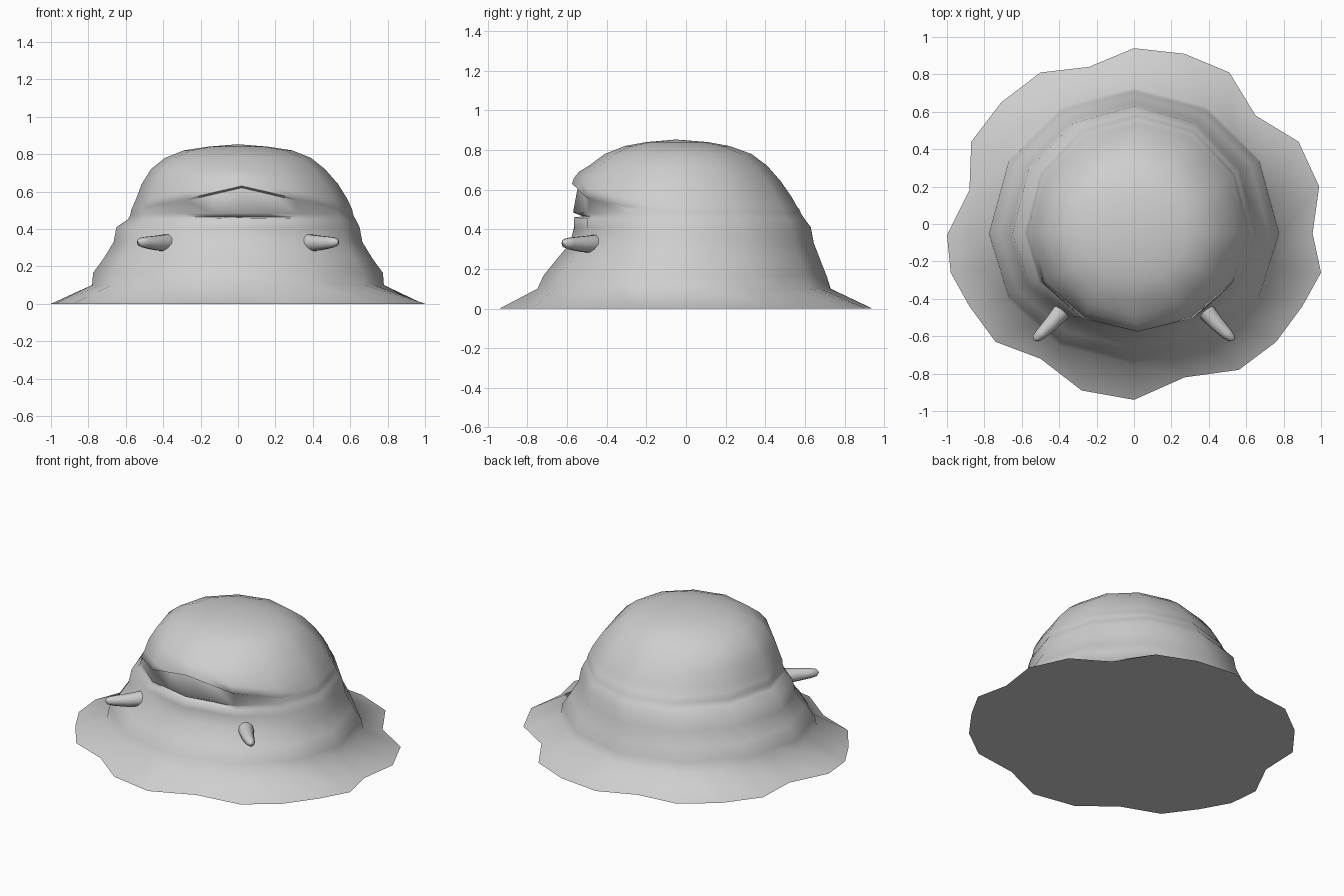
import bpy
import bmesh
import math

cube = bpy.data.objects.get("Cube")
if cube:
    bpy.data.objects.remove(cube, do_unlink=True)

grey = bpy.data.materials.new("soft grey")
grey.use_nodes = True
colour = (0.62, 0.62, 0.62, 1)
grey.diffuse_color = colour
grey.node_tree.nodes["Principled BSDF"].inputs["Base Color"].default_value = colour

SIDES = 24
CENTRE_Y = -.05


def body_ring(z, half_width, front, back, shift=0.0, dent=0.0, lift=0.0):
    """Twelve-sided egg-shaped ring with a point in the middle of each side.
    Dent and lift shape the mouth at its front."""
    corners = []
    for i in range(SIDES // 2):
        angle = math.pi / 2 - math.tau * i / (SIDES // 2)
        x = half_width * math.cos(angle)
        depth = back - CENTRE_Y if math.sin(angle) > 0 else front + CENTRE_Y
        mouth = 0.0
        if math.sin(angle) < 0 and abs(x) < 0.4:
            mouth = math.cos(math.pi / 2 * x / 0.4)
        corners.append((x + shift, CENTRE_Y + depth * math.sin(angle) + dent * mouth,
                        z + lift * mouth))
    points = []
    for a, b in zip(corners, corners[1:] + corners[:1]):
        points += [a, tuple((p + q) / 2 for p, q in zip(a, b))]
    return points


# Ragged puddle edge, clockwise from the back
rim = [(0, .94), (.27, .91), (.51, .81), (.65, .58), (.88, .44), (.99, .20),
       (.955, -.05), (1, -.26), (.90, -.44), (.76, -.63), (.56, -.78), (.27, -.82),
       (0, -.94), (-.28, -.89), (-.50, -.72), (-.74, -.63), (-.88, -.44), (-.98, -.26),
       (-1, -.06), (-.88, .18), (-.87, .44), (-.71, .65), (-.50, .81), (-.24, .84)]
rings = [[(x, y, 0) for x, y in rim]]

# Skirt and lower body
rings += [body_ring(.10, .78, .75, .73),
          body_ring(.165, .775, .72, .71),
          body_ring(.24, .72, .66, .68),
          body_ring(.33, .665, .585, .645),
          body_ring(.41, .65, .565, .63)]
# Mouth: lower lip, gap, flush wall, overhanging upper lip
rings += [body_ring(.45, .61, .565, .60, .02, lift=.01),
          body_ring(.465, .60, .57, .59, .02, dent=.05),
          body_ring(.48, .595, .57, .58, .02, lift=.005),
          body_ring(.505, .59, .555, .57, .02, dent=.01, lift=.115),
          body_ring(.515, .585, .575, .56, .02, lift=.115),
          body_ring(.56, .565, .565, .535, .02, lift=.10)]
# Domed crown
rings += [body_ring(.64, .525, .54, .48, .01, lift=.05),
          body_ring(.72, .465, .49, .41),
          body_ring(.78, .39, .41, .33),
          body_ring(.82, .29, .31, .22),
          body_ring(.84, .16, .20, .11)]

bm = bmesh.new()
loops = [[bm.verts.new(p) for p in ring] for ring in rings]
bm.faces.new(loops[0])
for low, high in zip(loops, loops[1:]):
    for i in range(SIDES):
        j = (i + 1) % SIDES
        bm.faces.new((low[i], low[j], high[j], high[i]))
crown = bm.verts.new((0, CENTRE_Y, .853))
for i in range(SIDES):
    bm.faces.new((loops[-1][i], loops[-1][(i + 1) % SIDES], crown))
bmesh.ops.recalc_face_normals(bm, faces=bm.faces)
mesh = bpy.data.meshes.new("body")
bm.to_mesh(mesh)
bm.free()
mesh.materials.append(grey)
body = bpy.data.objects.new("body", mesh)
bpy.context.collection.objects.link(body)
bpy.ops.object.select_all(action="DESELECT")
body.select_set(True)
bpy.context.view_layer.objects.active = body
bpy.ops.object.shade_smooth_by_angle(angle=math.radians(80))

# Blunt tapering horns on both sides of the front
HORN = [(.32, -.40, .325, .05), (.38, -.46, .325, .048), (.44, -.53, .325, .04),
        (.495, -.585, .328, .031), (.525, -.612, .33, .022), (.535, -.622, .33, .002)]


def make_horn(name, side):
    curve = bpy.data.curves.new(name, "CURVE")
    curve.dimensions = "3D"
    curve.bevel_depth = 1
    curve.bevel_resolution = 3
    curve.use_fill_caps = True
    spline = curve.splines.new("POLY")
    spline.points.add(len(HORN) - 1)
    for point, (x, y, z, radius) in zip(spline.points, HORN):
        point.co = (side * x, y, z, 1)
        point.radius = radius
    spline.use_smooth = True
    curve.materials.append(grey)
    bpy.context.collection.objects.link(bpy.data.objects.new(name, curve))


make_horn("left_horn", 1)
make_horn("right_horn", -1)
